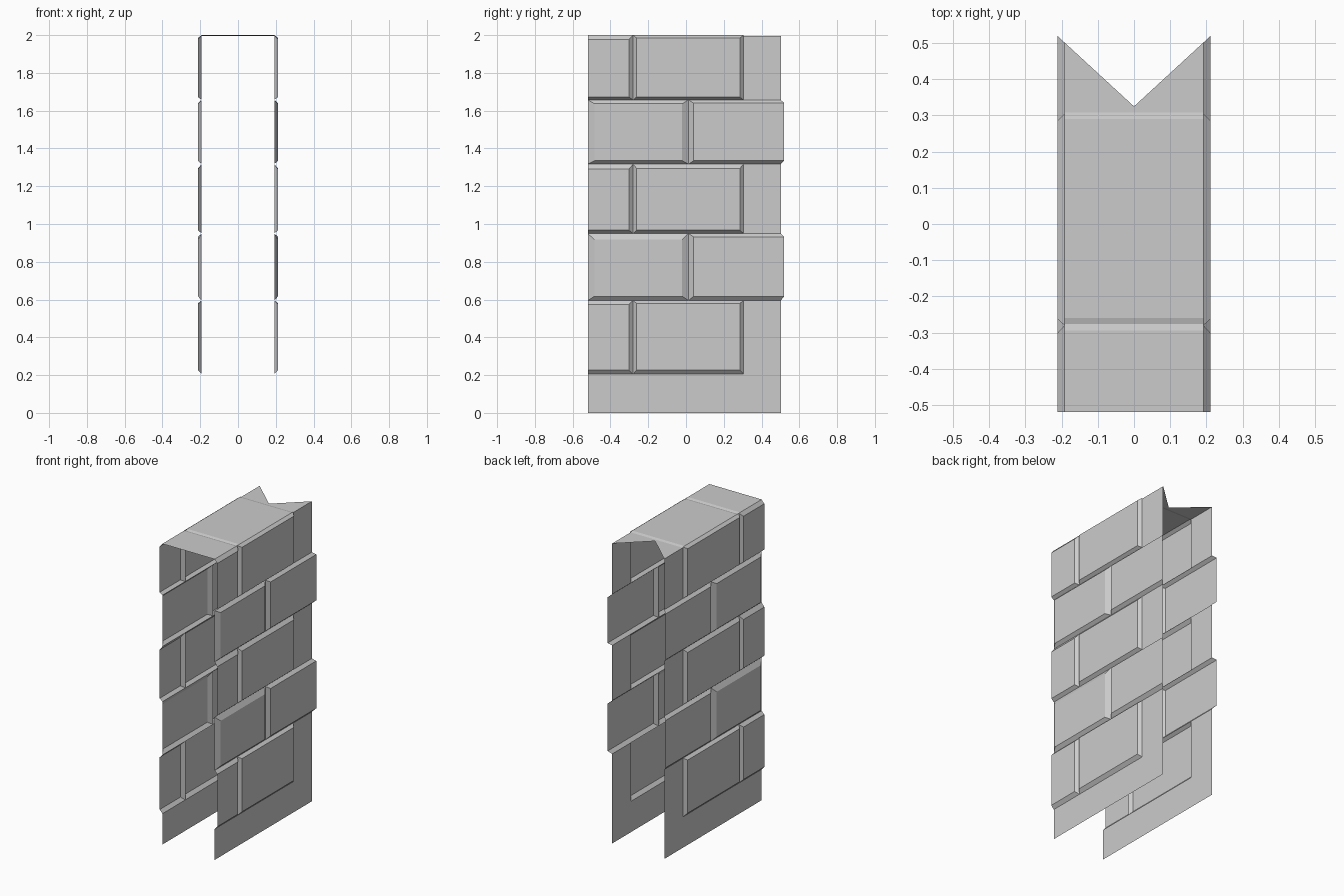
import bpy, bmesh

if "Cube" in bpy.data.objects:
    bpy.data.objects.remove(bpy.data.objects["Cube"])

BASE, OUT = 0.192, 0.212          # mortar plane and brick face plane
FRONT, FAR = -0.52, 0.60          # FAR is trimmed later by the mitre cut


def finish(name, bm):
    # Mitre the back end, weld, and mirror the half to the other side
    bmesh.ops.remove_doubles(bm, verts=bm.verts, dist=0.0005)
    geom = bm.verts[:] + bm.edges[:] + bm.faces[:]
    bmesh.ops.bisect_plane(bm, geom=geom, plane_co=(0, 0.325, 0),
                           plane_no=(-0.92, 1, 0), clear_outer=True)
    me = bpy.data.meshes.new(name)
    bm.to_mesh(me)
    bm.free()
    ob = bpy.data.objects.new(name, me)
    bpy.context.collection.objects.link(ob)
    ob.modifiers.new("Mirror", 'MIRROR').use_axis[0] = True


def ring(bm, x, y0, y1, z0, z1):
    return [bm.verts.new((x, y, z)) for y, z in
            ((y0, z0), (y1, z0), (y1, z1), (y0, z1))]


def brick(bm, base, face):
    # Bevelled raised block without a back; cut ends stay open
    a, b = ring(bm, BASE, *base), ring(bm, OUT, *face)
    bm.faces.new(b)
    for i in range(4):
        j = (i + 1) % 4
        if (i == 3 and base[0] == face[0]) or (i == 1 and base[1] == face[1]):
            continue
        bm.faces.new((a[i], a[j], b[j], b[i]))


# Brick courses on the side walls: base z range, then face z ranges of both bricks
bm = bmesh.new()
odd = [(0.205, 0.595, 0.227, 0.575, 0.58),
       (0.95, 1.317, 0.967, 1.29, 1.295),
       (1.657, 2.0, 1.672, 1.977, 1.985)]
even = [(0.595, 0.95, 0.617, 0.917, 0.932),
        (1.317, 1.657, 1.335, 1.637, 1.64)]
for z0, z1, f0, f1, f2 in odd:
    brick(bm, (FRONT, -0.28, z0, z1), (FRONT, -0.302, f0, f1))
    brick(bm, (-0.28, 0.305, z0, z1), (-0.262, 0.285, f0, f2))
for z0, z1, f0, f1, f2 in even:
    brick(bm, (FRONT, 0.013, z0, z1), (-0.485, -0.02, f0, f1))
    brick(bm, (0.013, FAR, z0, z1), (0.04, FAR, f0, f2))
finish("brick_courses", bm)

# Plain wall surface: bottom strip and flush areas at the back
bm = bmesh.new()
bm.faces.new(ring(bm, BASE, FRONT, FAR, 0, 0.205))
for z0, z1, *_ in odd:
    bm.faces.new(ring(bm, BASE, 0.305, FAR, z0, min(z1, 1.995)))
finish("plain_wall", bm)

# Top slab with shallow joints, swept across the half width
bm = bmesh.new()
profile = [(FRONT, 2), (-0.295, 2), (-0.277, 1.995), (-0.26, 2),
           (0.29, 2), (0.308, 1.995), (FAR, 1.995)]
rows = [[bm.verts.new((x, y, z)) for x in (0, BASE)] for y, z in profile]
for r, s in zip(rows, rows[1:]):
    bm.faces.new((r[0], r[1], s[1], s[0]))
finish("wall_top", bm)
